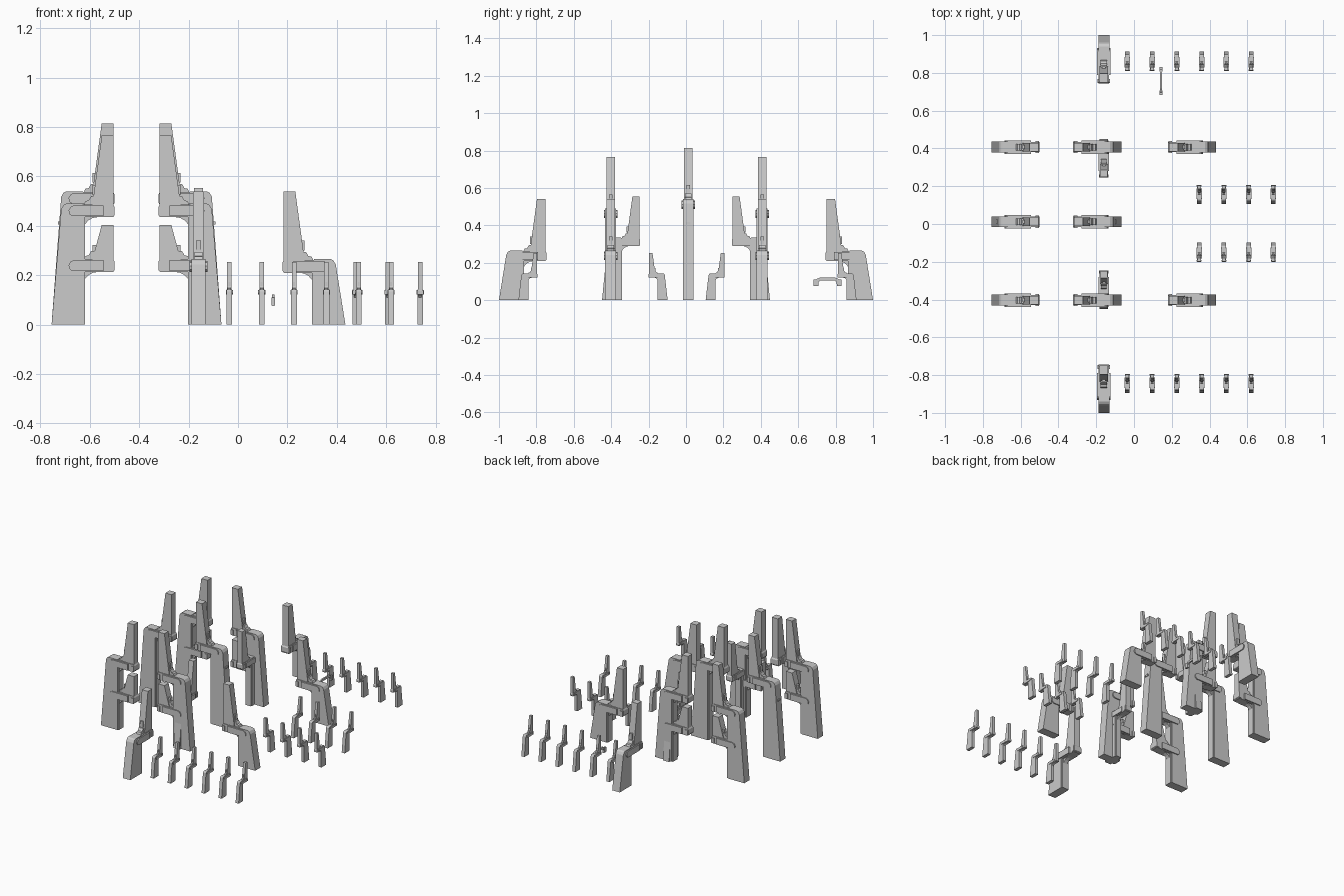
import bpy, bmesh
from math import radians, sin, cos, pi
from mathutils import Matrix

if "Cube" in bpy.data.objects:
    bpy.data.objects.remove(bpy.data.objects["Cube"])


def prism(bm, profile, width):
    """Extrude a (u, z) profile symmetrically across local y."""
    front = [bm.verts.new((u, -width / 2, z)) for u, z in profile]
    back = [bm.verts.new((u, width / 2, z)) for u, z in profile]
    n = len(profile)
    bm.faces.new(front)
    bm.faces.new(back[::-1])
    for i in range(n):
        j = (i + 1) % n
        bm.faces.new((front[j], front[i], back[i], back[j]))


def rect(u0, u1, z0, z1):
    return [(u0, z0), (u1, z0), (u1, z1), (u0, z1)]


def finish(bm, name, matrix):
    bmesh.ops.recalc_face_normals(bm, faces=bm.faces[:])
    bm.transform(matrix)
    me = bpy.data.meshes.new(name)
    bm.to_mesh(me)
    bm.free()
    ob = bpy.data.objects.new(name, me)
    bpy.context.collection.objects.link(ob)
    return ob


def flyer(bm, h, s, fin_h=0.275):
    """Horizontal arm with bracket and upright fin, arm underside at height h."""
    def P(pts, w):
        prism(bm, [(u * s, h + z * s) for u, z in pts], w * s)

    # arm core with rounded outer end
    P([(0, .008), (.006, 0), (.17, 0), (.186, .012), (.19, .028),
       (.184, .044), (.17, .052), (.006, .052), (0, .042)], .054)
    # wider sleeve around arm
    P([(.045, .004), (.172, .004), (.184, .014), (.186, .028),
       (.178, .042), (.165, .048), (.045, .048)], .072)
    # wall-end collar
    P(rect(.002, .022, .004, .04), .064)
    # curved bracket below the arm
    arc = [(.13 - .06 * (1 - cos(a)), -.065 + .065 * sin(a))
           for a in [i * pi / 10 for i in range(6)]]
    P(arc + [(.13, 0)], .03)
    # upright tapered fin
    P([(.005, .05), (.09, .05), (.052, .055 + fin_h), (.005, .055 + fin_h)], .046)
    # stepped base and small block on the fin slope
    P([(.07, .05), (.125, .05), (.118, .065), (.105, .068), (.095, .085), (.07, .085)], .034)
    if fin_h > .2:
        P(rect(.055, .09, .09, .13), .02)
    else:
        P(rect(.055, .09, .08, .11), .02)


def buttress(name, x, y, angle, h, s=1.0, lower=None, drip=False):
    """Leg, arm and fin; local u runs from the wall out to the foot."""
    bm = bmesh.new()
    top = h + .055 * s
    sl = .05 * s / (top - .02 * s)
    # tapered leg
    prism(bm, [(.128 * s, 0), (.255 * s, 0), (.216 * s, top - .022 * s),
               (.207 * s, top - .006 * s), (.196 * s, top), (.128 * s, top)], .058 * s)
    # narrower inner rib of the leg
    prism(bm, rect(.12 * s, .135 * s, 0, h + .01 * s), .05 * s)
    flyer(bm, h, s)
    if lower is not None:
        flyer(bm, lower, s, .135)
    if drip:
        prism(bm, rect(.2, .23, .405, .418), .026)
    finish(bm, name, Matrix.Translation((x, y, 0)) @ Matrix.Rotation(radians(angle), 4, 'Z'))


# tall two-tier buttresses, and single-tier central ones
for wall, ang, side in ((-.5, 180, "left"), (-.322, 0, "middle")):
    for y in (.407, -.403):
        buttress(f"double_buttress_{side}", wall, y, ang, .435, lower=.213)
    buttress(f"tall_buttress_{side}", wall, .012, ang, .485, drip=True)

# single buttresses on the right
for y in (.407, -.403):
    buttress("single_buttress_right", .18, y, 0, .21)

# end buttresses and the smaller ones merging into the middle legs
for sgn, ang in ((1, 90), (-1, 270)):
    buttress("end_buttress", -.16, sgn * .745, ang, .21)
    buttress("inner_buttress", -.16, sgn * .245, ang, .29, .8)

# rows of small buttresses
for i in range(6):
    x = -.035 + .131 * i
    buttress("small_outer_buttress", x, .81, 90, .121, .4)
    buttress("small_outer_buttress", x, -.794, 270, .121, .4)
for i in range(4):
    x = .345 + .131 * i
    buttress("small_inner_buttress", x, .207, 270, .121, .4)
    buttress("small_inner_buttress", x, -.2, 90, .121, .4)

# small arched handle
bm = bmesh.new()
prism(bm, [(-.075, .075), (-.05, .075), (-.048, .096), (-.038, .106), (.038, .106),
           (.048, .096), (.05, .075), (.075, .075), (.07, .103), (.055, .115),
           (.04, .121), (-.04, .121), (-.055, .115), (-.07, .103)], .01)
for s in (-1, 1):
    a, b = sorted((s * .05, s * .074))
    prism(bm, rect(a, b, .077, .11), .015)
finish(bm, "arched_handle", Matrix.Translation((.143, .757, 0)) @ Matrix.Rotation(pi / 2, 4, 'Z'))
